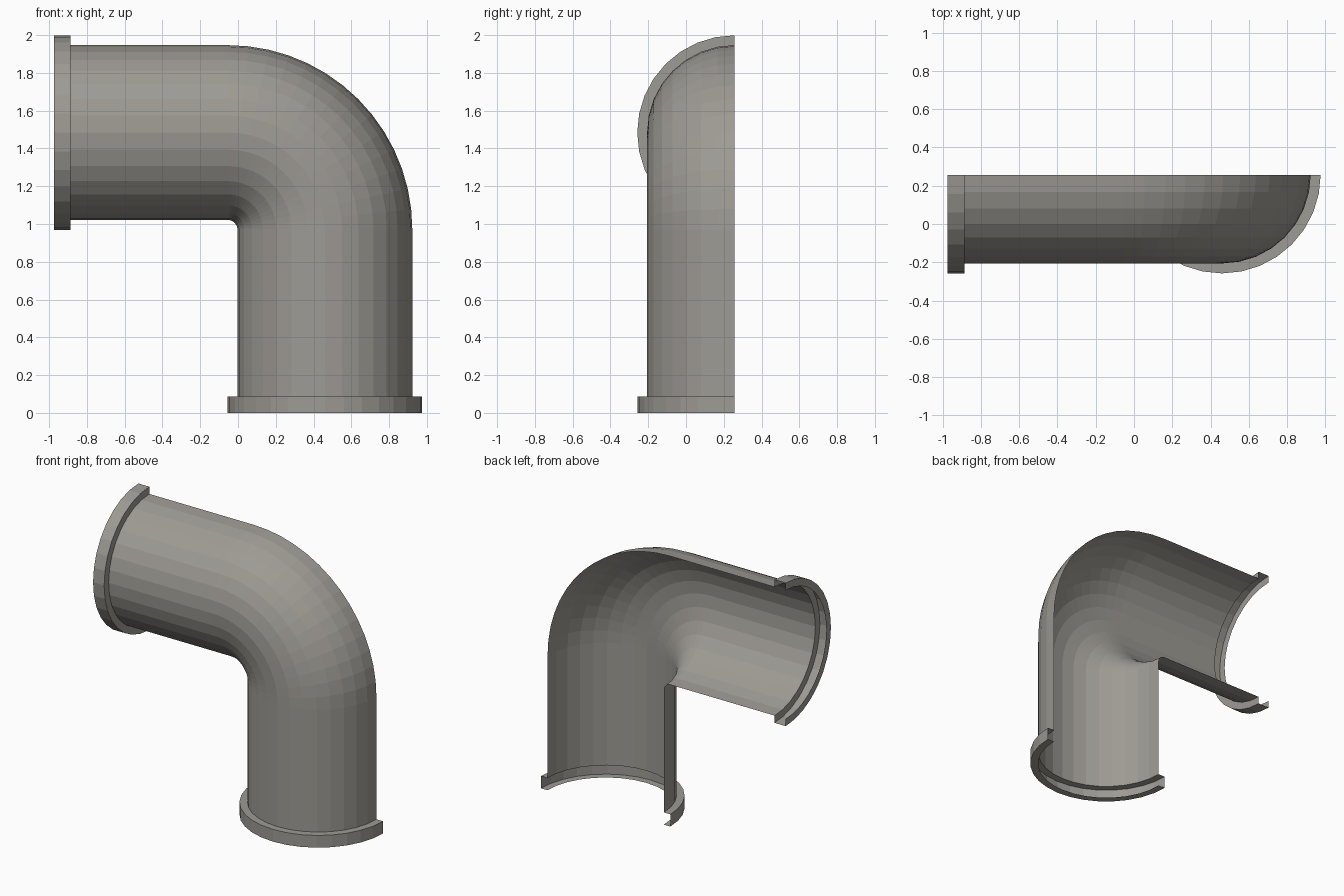
import bpy, bmesh
from math import sin, cos, pi

if "Cube" in bpy.data.objects:
    bpy.data.objects.remove(bpy.data.objects["Cube"])

SIDES = 16            # facets around the half pipe
BEND = 14             # steps around the bend
CX, CZ = -0.054, 0.97 # centre of the bend
R = 0.514             # centre-line radius of the bend
PIPE_R, FLANGE_R = 0.463, 0.515
CUT_Y = 0.257         # plane of the lengthwise cut
LEG_DOWN, LEG_SIDE = 0.97, 0.92
RIM = 0.088

metal = bpy.data.materials.new("warm_grey")
metal.diffuse_color = (0.34, 0.325, 0.295, 1)
metal.use_nodes = True
metal.node_tree.nodes["Principled BSDF"].inputs["Base Color"].default_value = metal.diffuse_color


def ring(a, slide, r):
    """Half circle at bend angle a, slid along the path tangent."""
    pts = []
    for i in range(SIDES + 1):
        p = pi * i / SIDES
        d = R + r * cos(p)
        pts.append((CX + d * cos(a) - slide * sin(a),
                    CUT_Y - r * sin(p),
                    CZ + d * sin(a) + slide * cos(a)))
    return pts


def sweep(name, stations, flip=False):
    """Skin an open shell through a row of half rings."""
    bm = bmesh.new()
    rows = [[bm.verts.new(p) for p in ring(*s)] for s in stations]
    for lo, hi in zip(rows, rows[1:]):
        for i in range(SIDES):
            bm.faces.new((lo[i], hi[i], hi[i + 1], lo[i + 1]))
    bm.normal_update()
    # outside of the half pipe faces -y
    if sum(f.normal.y * f.calc_area() for f in bm.faces) > 0:
        bmesh.ops.reverse_faces(bm, faces=bm.faces[:])
    me = bpy.data.meshes.new(name)
    bm.to_mesh(me)
    bm.free()
    me.materials.append(metal)
    ob = bpy.data.objects.new(name, me)
    bpy.context.collection.objects.link(ob)
    return ob


# pipe: upright leg, quarter bend, sideways leg
bend = [(pi / 2 * i / BEND, 0, PIPE_R) for i in range(BEND + 1)]
sweep("elbow_pipe", [(0, RIM - LEG_DOWN, PIPE_R)] + bend
      + [(pi / 2, LEG_SIDE - RIM, PIPE_R)])

# channel-shaped rims at both ends: end lip, outer wall, shoulder
for name, a, end, inner in (
        ("bottom_flange", 0, -LEG_DOWN, RIM - LEG_DOWN),
        ("side_flange", pi / 2, LEG_SIDE, LEG_SIDE - RIM)):
    sweep(name, [(a, end, PIPE_R), (a, end, FLANGE_R),
                 (a, inner, FLANGE_R), (a, inner, PIPE_R)])
